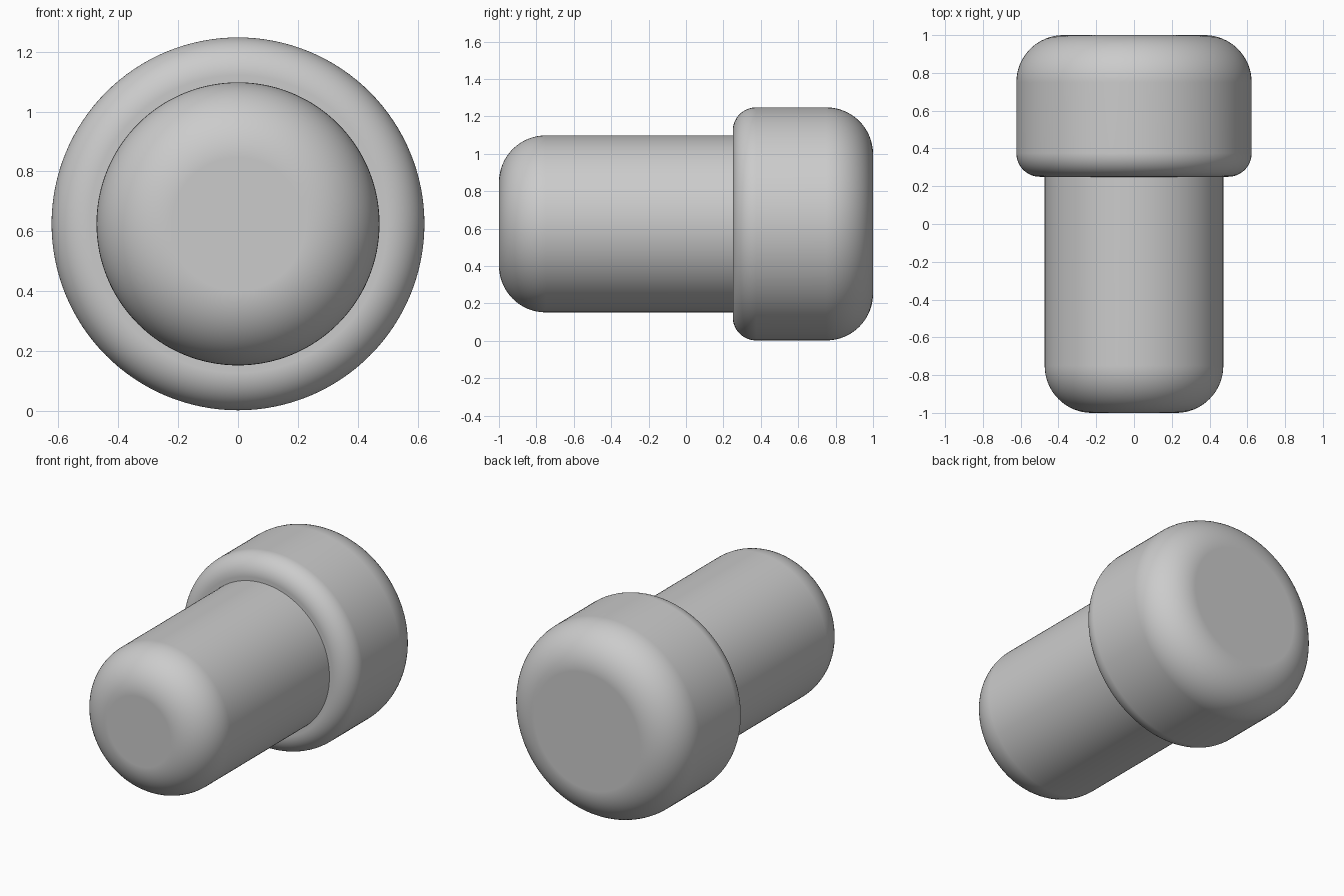
import bpy
import bmesh
from math import cos, sin, pi
from mathutils import Vector, Matrix

cube = bpy.data.objects.get("Cube")
if cube:
    bpy.data.objects.remove(cube, do_unlink=True)

AXIS_Z = 0.625   # height of the bolt's centre line
SEGMENTS = 128   # sides around the axis
ARC_STEPS = 16   # steps in each rounded rim

grey = bpy.data.materials.new("plain_grey")
grey.use_nodes = True
colour = (0.6, 0.6, 0.6, 1)
grey.diffuse_color = colour
grey.node_tree.nodes["Principled BSDF"].inputs["Base Color"].default_value = colour


def rim(y, radius, fillet, start, direction):
    """Quarter-round from angle start; direction is the end it faces along y."""
    angles = [pi / 2 * i / ARC_STEPS for i in range(ARC_STEPS + 1)]
    points = [(y + direction * fillet * (sin(a) - 1), radius + fillet * (cos(a) - 1))
              for a in angles]
    return points if start == "side" else points[::-1]


def turned_part(name, profile):
    """Revolve a (y, radius) profile around the centre line and cap both ends."""
    bm = bmesh.new()
    rings = []
    for y, r in profile:
        rings.append([bm.verts.new((r * cos(2 * pi * k / SEGMENTS), y,
                                    AXIS_Z + r * sin(2 * pi * k / SEGMENTS)))
                      for k in range(SEGMENTS)])
    for a, b in zip(rings, rings[1:]):
        for k in range(SEGMENTS):
            n = (k + 1) % SEGMENTS
            bm.faces.new((a[k], a[n], b[n], b[k]))
    bm.faces.new(rings[0])
    bm.faces.new(rings[-1])
    bmesh.ops.recalc_face_normals(bm, faces=bm.faces)
    mesh = bpy.data.meshes.new(name)
    bm.to_mesh(mesh)
    bm.free()
    mesh.materials.append(grey)
    obj = bpy.data.objects.new(name, mesh)
    bpy.context.collection.objects.link(obj)
    bpy.ops.object.select_all(action="DESELECT")
    obj.select_set(True)
    bpy.context.view_layer.objects.active = obj
    bpy.ops.object.shade_smooth_by_angle(angle=pi / 6)
    # keep the end caps flat-looking beside their rounded rims
    obj.modifiers.new("flat_caps", "WEIGHTED_NORMAL").keep_sharp = True
    return obj


# Shaft: rounded front tip, rear end buried in the head
turned_part("shaft", rim(-1, 0.473, 0.25, "end", -1) + [(0.3, 0.473)])

# Head: tight front rim, broad back rim
turned_part("head", rim(0.25, 0.623, 0.125, "end", -1) + rim(1, 0.623, 0.25, "side", 1))
